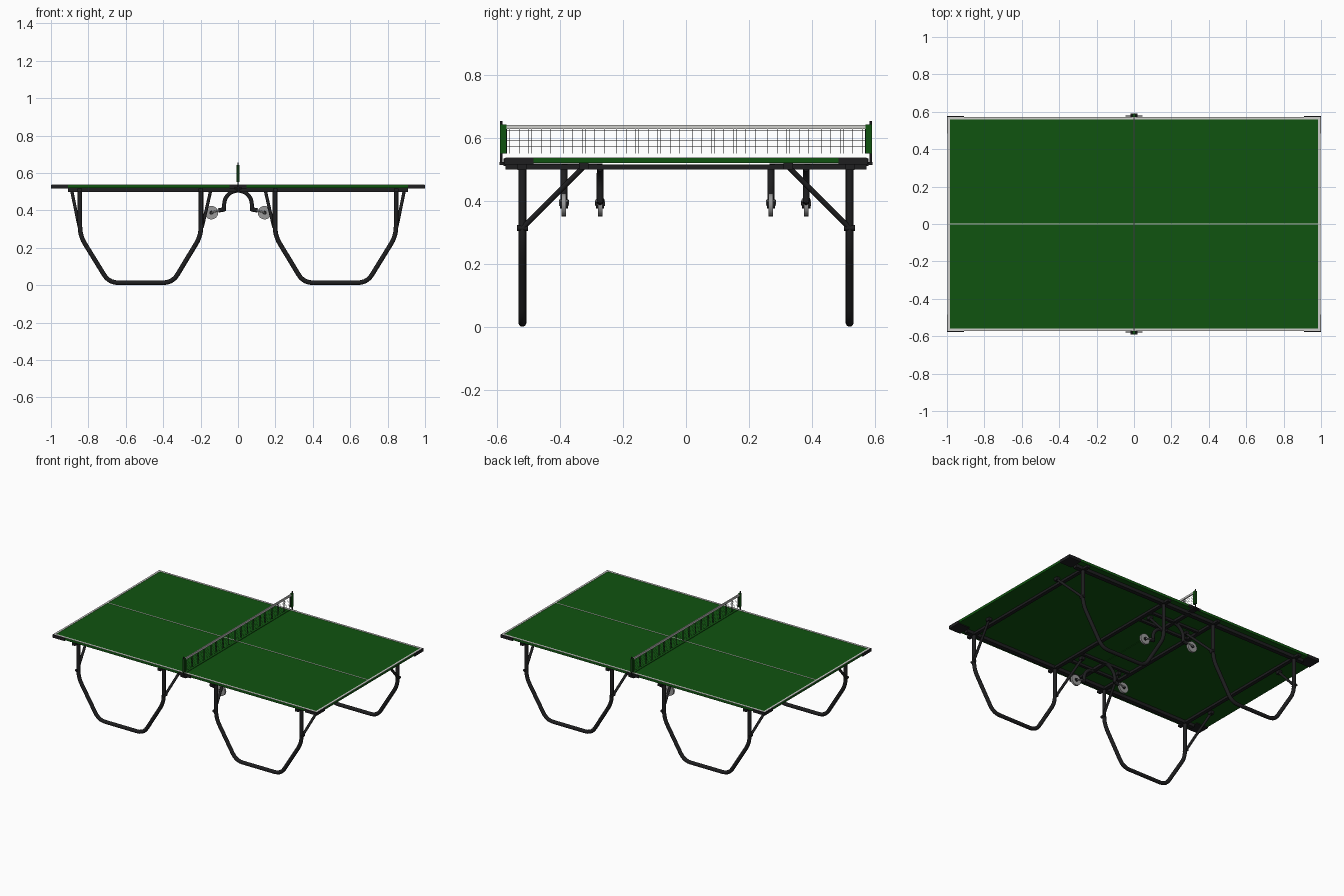
import bpy, bmesh, math
from mathutils import Vector, Matrix

old = bpy.data.objects.get("Cube")
if old:
    bpy.data.objects.remove(old, do_unlink=True)


def material(name, rgb, rough=0.6):
    m = bpy.data.materials.new(name)
    m.use_nodes = True
    m.diffuse_color = (*rgb, 1)
    bsdf = m.node_tree.nodes["Principled BSDF"]
    bsdf.inputs["Base Color"].default_value = (*rgb, 1)
    bsdf.inputs["Roughness"].default_value = rough
    return m


GREEN = material("table green", (0.005, 0.088, 0.005))
WHITE = material("line white", (0.62, 0.62, 0.6))
BLACK = material("frame black", (0.013, 0.013, 0.014))
GREY = material("wheel grey", (0.32, 0.32, 0.32))


def finish(name, bm, mat, smooth=False):
    me = bpy.data.meshes.new(name)
    bm.to_mesh(me)
    bm.free()
    me.materials.append(mat)
    ob = bpy.data.objects.new(name, me)
    bpy.context.collection.objects.link(ob)
    if smooth:
        bpy.ops.object.select_all(action='DESELECT')
        ob.select_set(True)
        bpy.context.view_layer.objects.active = ob
        bpy.ops.object.shade_smooth_by_angle(angle=math.radians(40))
    return ob


def add_box(bm, lo, hi):
    lo, hi = Vector(lo), Vector(hi)
    mat = Matrix.Translation((lo + hi) / 2) @ Matrix.Diagonal((*(hi - lo), 1))
    bmesh.ops.create_cube(bm, size=1, matrix=mat)


def boxes(name, mat, *pairs):
    bm = bmesh.new()
    for a, b in pairs:
        lo = [min(p) for p in zip(a, b)]
        hi = [max(p) for p in zip(a, b)]
        add_box(bm, lo, hi)
    return finish(name, bm, mat)


def rounded(points, radius, steps=5):
    """Replace the inner corners of a path with small arcs."""
    pts = [Vector(p) for p in points]
    out = [pts[0]]
    for a, b, c in zip(pts, pts[1:], pts[2:]):
        p = b + (a - b).normalized() * radius
        q = b + (c - b).normalized() * radius
        for i in range(steps + 1):
            t = i / steps
            out.append(p.lerp(b, t).lerp(b.lerp(q, t), t))
    return out + [pts[-1]]


def tube(name, points, r, mat=BLACK, sides=12):
    """Sweep a round section along a path."""
    pts = [Vector(p) for p in points]
    bm = bmesh.new()
    rings, normal = [], None
    for i, p in enumerate(pts):
        t = (pts[min(i + 1, len(pts) - 1)] - pts[max(i - 1, 0)]).normalized()
        if normal is None:
            normal = t.orthogonal()
        normal = (normal - t * normal.dot(t)).normalized()
        side = t.cross(normal)
        rings.append([bm.verts.new(p + r * (normal * math.cos(a) + side * math.sin(a)))
                      for a in (2 * math.pi * k / sides for k in range(sides))])
    for r0, r1 in zip(rings, rings[1:]):
        for k in range(sides):
            j = (k + 1) % sides
            bm.faces.new((r0[k], r0[j], r1[j], r1[k]))
    bm.faces.new(rings[0][::-1])
    bm.faces.new(rings[-1])
    return finish(name, bm, mat, True)


def disc(name, centre, r, width, mat, sides=24):
    """Cylinder lying along y."""
    bm = bmesh.new()
    bmesh.ops.create_cone(bm, cap_ends=True, segments=sides, radius1=r, radius2=r, depth=width,
                          matrix=Matrix.Translation(centre) @ Matrix.Rotation(math.pi / 2, 4, 'X'))
    return finish(name, bm, mat, True)


HY, TOP, BED = 0.573, 0.537, 0.521     # half width, top and underside of the boards
LINE = 0.013
LEG_Y, RAIL_Z = 0.52, 0.509

for s, label in ((-1, "right"), (1, "left")):
    # Board and its painted lines
    boxes(label + "_board", GREEN, ((s * 0.002, -HY, BED), (s * 0.997, HY, TOP)))
    z0, z1 = TOP - 0.001, TOP + 0.0015
    boxes(label + "_lines", WHITE,
          ((s * 0.002, HY - LINE, z0), (s * 0.997, HY, z1)),
          ((s * 0.002, -HY, z0), (s * 0.997, -HY + LINE, z1)),
          ((s * (0.997 - LINE), -HY + LINE, z0), (s * 0.997, HY - LINE, z1)),
          ((s * 0.002, -0.003, z0), (s * (0.997 - LINE), 0.003, z1)))
    # Crossbars and lengthwise rails
    for n, x in (("inner", 0.198), ("outer", 0.845)):
        boxes(f"{label}_{n}_crossbar", BLACK,
              ((s * (x - 0.012), -HY, 0.501), (s * (x + 0.012), HY, 0.517)))

    for t, end in ((-1, "front"), (1, "back")):
        tag = f"{label}_{end}"
        boxes(tag + "_rail", BLACK,
              ((s * 0.012, t * 0.507, 0.499), (s * 0.91, t * 0.535, BED)))
        # Corner guard wrapping the underside and edges
        boxes(tag + "_corner_guard", BLACK,
              ((s * 0.91, t * 0.485, 0.516), (s, t * 0.577, BED)),
              ((s * 0.997, t * 0.485, 0.516), (s, t * 0.577, TOP)),
              ((s * 0.91, t * HY, 0.516), (s, t * 0.577, TOP)))
        # Bent tube leg
        y = t * LEG_Y
        path = [(s * 0.845, y, RAIL_Z), (s * 0.845, y, 0.265), (s * 0.69, y, 0.0135),
                (s * 0.35, y, 0.0135), (s * 0.198, y, 0.265), (s * 0.198, y, RAIL_Z)]
        tube(tag + "_leg", rounded(path, 0.05), 0.0125)
        # Diagonal braces with pivot bolts
        for n, x0, x1 in (("outer", 0.85, 0.89), ("inner", 0.19, 0.145)):
            tube(f"{tag}_{n}_brace", [(s * x0, y, 0.315), (s * x1, t * 0.325, 0.51)], 0.0085)
            disc(f"{tag}_{n}_lower_bolt", (s * x0, y, 0.315), 0.009, 0.034, BLACK, 12)
            boxes(f"{tag}_{n}_brace_mount", BLACK,
                  ((s * (x1 - 0.012), t * 0.31, 0.5), (s * (x1 + 0.012), t * 0.34, BED)))

# Centre undercarriage joining the two halves
for t, end in ((-1, "front"), (1, "back")):
    boxes(end + "_hinge_bars", BLACK,
          ((-0.2, t * 0.265, 0.502), (0.2, t * 0.283, 0.518)),
          ((-0.2, t * 0.376, 0.502), (0.2, t * 0.394, 0.518)),
          ((-0.012, t * 0.265, 0.503), (0.012, t * 0.535, 0.52)))

# Casters on hooked arms, staggered between the halves
for i, (s, y) in enumerate(((1, -0.388), (-1, -0.273), (1, 0.27), (-1, 0.382))):
    tag = f"caster_{i + 1}"
    arc = [(s * 0.074 * math.sin(a), y, 0.432 + 0.074 * math.cos(a))
           for a in (math.pi / 2 * k / 8 for k in range(9))]
    tube(tag + "_arm", arc + [(s * 0.074, y, 0.398)], 0.011)
    tube(tag + "_stem", [(s * 0.07, y, 0.406), (s * 0.105, y, 0.4)], 0.012)
    disc(tag + "_wheel", (s * 0.142, y, 0.388), 0.036, 0.014, GREY)
    disc(tag + "_hub", (s * 0.142, y, 0.388), 0.011, 0.026, BLACK, 12)
    for d in (-0.011, 0.011):
        tube(tag + "_fork", [(s * 0.1, y + d, 0.402), (s * 0.142, y + d, 0.388)], 0.005, GREY, 8)

# Net: thin threads under a white tape
ny, nz0, nz1, th = 0.572, 0.552, 0.632, 0.0003
threads = [((-th, k * 0.01 - th, nz0), (th, k * 0.01 + th, nz1)) for k in range(-57, 58)]
threads += [((-th, -ny, z - th), (th, ny, z + th))
            for z in (nz0 + 0.0105 * k for k in range(8))]
boxes("net_threads", BLACK, *threads)
boxes("net_tape", WHITE, ((-0.004, -ny, 0.629), (0.004, ny, 0.642)))

# Net posts, end sleeves and clamps
for t, end in ((-1, "front"), (1, "back")):
    boxes(end + "_net_sleeve", GREEN, ((-0.007, t * 0.571, 0.552), (0.007, t * 0.591, 0.643)))
    tube(end + "_net_post", [(0, t * 0.588, 0.515), (0, t * 0.588, 0.655)], 0.004, BLACK, 10)
    boxes(end + "_net_clamp", BLACK,
          ((-0.045, t * 0.574, 0.518), (0.045, t * 0.58, 0.536)),
          ((-0.02, t * 0.574, 0.515), (0.02, t * 0.592, 0.524)),
          ((-0.02, t * 0.54, 0.512), (0.02, t * 0.58, 0.52)))
